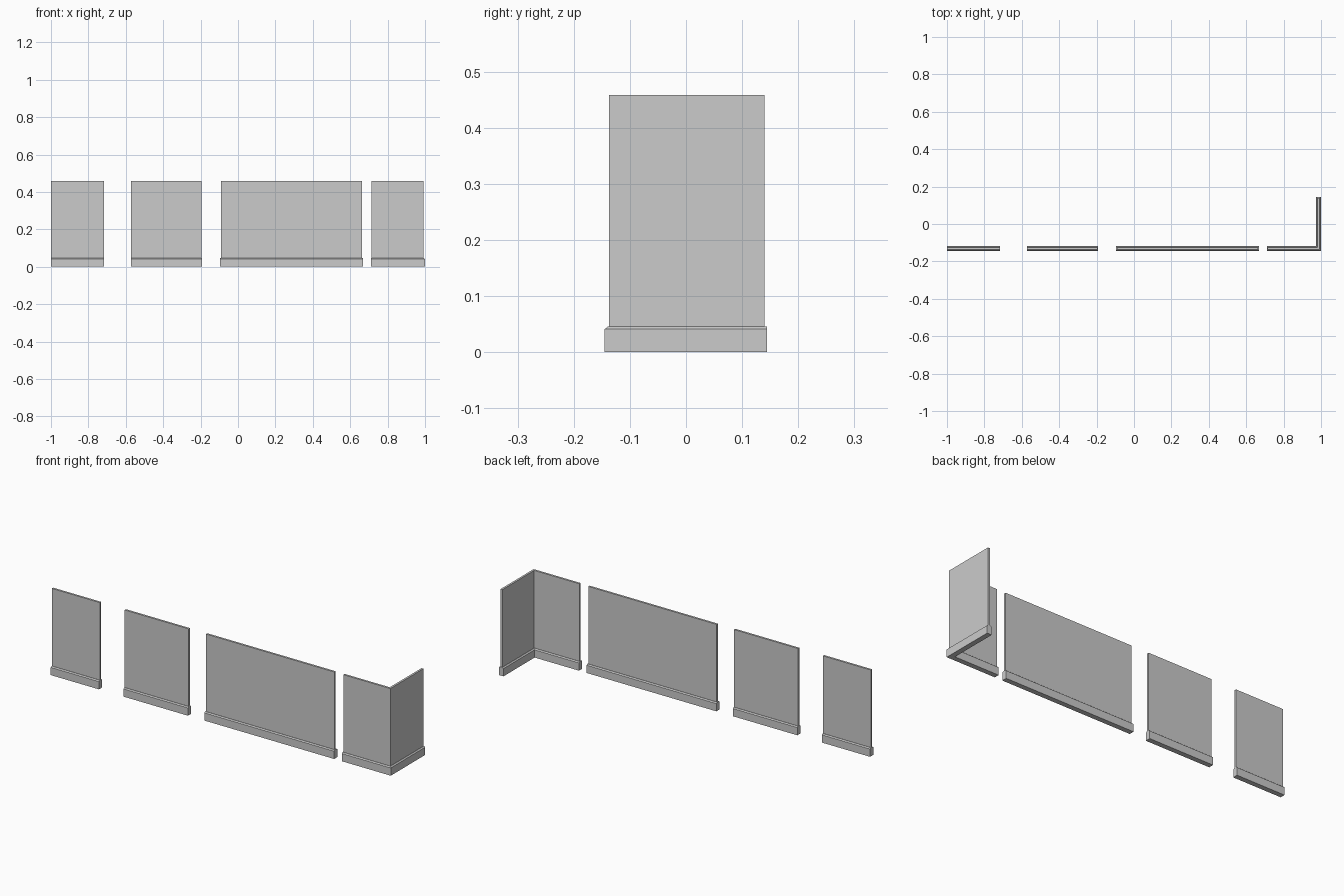
import bpy
import bmesh
from mathutils import Vector

if "Cube" in bpy.data.objects:
    bpy.data.objects.remove(bpy.data.objects["Cube"])


def sweep(name, path, profile):
    """Sweep a closed (offset, height) profile along a plan path with mitred corners."""
    pts = [Vector(p) for p in path]
    dirs = [(b - a).normalized() for a, b in zip(pts, pts[1:])]
    bm = bmesh.new()
    rings = []
    for i, p in enumerate(pts):
        d0, d1 = dirs[max(i - 1, 0)], dirs[min(i, len(dirs) - 1)]
        n0, n1 = Vector((d0.y, -d0.x)), Vector((d1.y, -d1.x))
        m = (n0 + n1) / (1 + n0.dot(n1))
        rings.append([bm.verts.new((p.x + m.x * o, p.y + m.y * o, z)) for o, z in profile])
    k = len(profile)
    for r0, r1 in zip(rings, rings[1:]):
        for j in range(k):
            bm.faces.new((r0[j], r0[(j + 1) % k], r1[(j + 1) % k], r1[j]))
    bm.faces.new(rings[0])
    bm.faces.new(rings[-1])
    bmesh.ops.recalc_face_normals(bm, faces=bm.faces)
    mesh = bpy.data.meshes.new(name)
    bm.to_mesh(mesh)
    bm.free()
    obj = bpy.data.objects.new(name, mesh)
    bpy.context.collection.objects.link(obj)
    return obj


Y = -0.1315   # centre line of the front run
X = 0.9865    # centre line of the side return
wall_profile = [(-0.0055, 0.0), (0.0055, 0.0), (0.0055, 0.458), (-0.0055, 0.458)]
base_profile = [(-0.0135, 0.0), (0.0135, 0.0), (0.0135, 0.041),
                (0.0075, 0.046), (-0.0075, 0.046), (-0.0135, 0.041)]

# Three straight wall sections: wall ends, then skirting ends
straight = {
    "left": ((-0.999, -0.717), (-1.0, -0.716)),
    "middle": ((-0.571, -0.194), (-0.572, -0.193)),
    "long": ((-0.092, 0.663), (-0.096, 0.667)),
}
for label, (wall, base) in straight.items():
    sweep(label + "_wall", [(x, Y) for x in wall], wall_profile)
    sweep(label + "_skirting", [(x, Y) for x in base], base_profile)

# Corner section with a return along the right side
sweep("corner_wall", [(0.715, Y), (X, Y), (X, 0.140)], wall_profile)
sweep("corner_skirting", [(0.712, Y), (X, Y), (X, 0.144)], base_profile)
